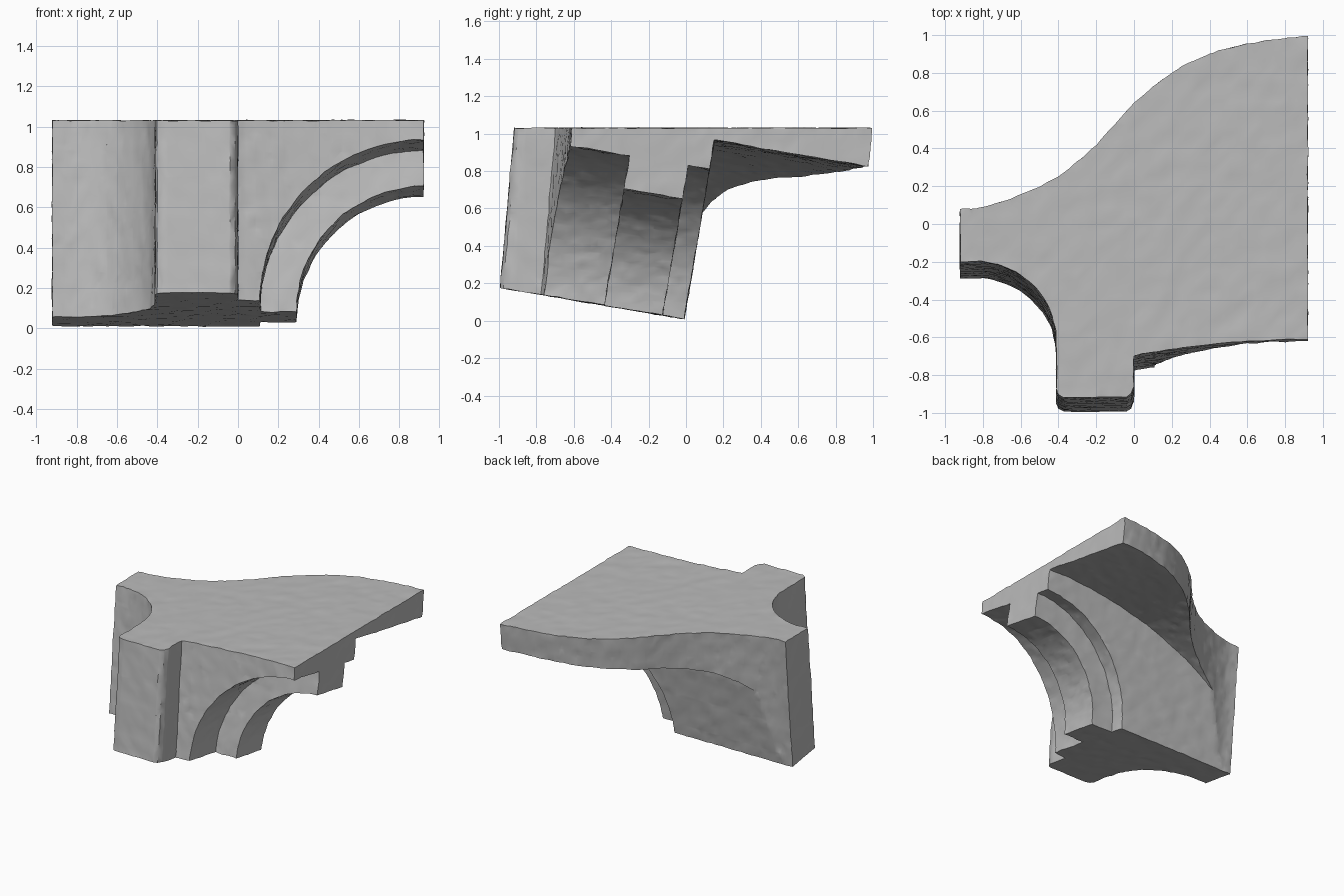
import bpy, bmesh, math
from mathutils import Vector, noise

if "Cube" in bpy.data.objects:
    bpy.data.objects.remove(bpy.data.objects["Cube"])

stone = bpy.data.materials.new("grey stone")
stone.use_nodes = True
GREY = (0.5, 0.5, 0.5, 1)
stone.diffuse_color = GREY
bsdf = stone.node_tree.nodes["Principled BSDF"]
bsdf.inputs["Base Color"].default_value = GREY
bsdf.inputs["Roughness"].default_value = 0.9

# Tilted frame of the arches: D runs front to back, U points up
ORIGIN = Vector((0, 0, 0.008))
TILT = math.atan(0.17)
D = Vector((0, math.cos(TILT), -math.sin(TILT)))
U = Vector((0, math.sin(TILT), math.cos(TILT)))
TOP, LEAN, END = 1.03, 0.09, 0.92


def prism(name, bottom, top):
    """Solid between two matching loops of points."""
    bm = bmesh.new()
    a = [bm.verts.new(p) for p in bottom]
    b = [bm.verts.new(p) for p in top]
    n = len(a)
    bm.faces.new(a)
    bm.faces.new(b)
    for i in range(n):
        bm.faces.new((a[i], a[(i + 1) % n], b[(i + 1) % n], b[i]))
    bmesh.ops.recalc_face_normals(bm, faces=bm.faces)
    me = bpy.data.meshes.new(name)
    bm.to_mesh(me)
    bm.free()
    ob = bpy.data.objects.new(name, me)
    bpy.context.collection.objects.link(ob)
    return ob


def smooth_path(pts, steps=4):
    """Catmull-Rom curve through the points."""
    p = [Vector(q) for q in pts]
    p = [2 * p[0] - p[1]] + p + [2 * p[-1] - p[-2]]
    out = []
    for i in range(1, len(p) - 2):
        a, b, c, d = p[i - 1:i + 3]
        for k in range(steps):
            t = k / steps
            out.append(0.5 * (2 * b + (c - a) * t + (2 * a - 5 * b + 4 * c - d) * t * t
                              + (3 * b - a - 3 * c + d) * t ** 3))
    return out + [p[-2]]


def arch_cutter(name, a, b, d0, d1):
    """Half arch opening of half-width a and rise b, from depth d0 to d1."""
    arc = [(END - a * math.sin(t), b * math.cos(t))
           for t in (math.pi / 2 * i / 32 for i in range(33))]
    prof = [(1.3, -0.4), (1.3, b)] + arc + [(END - a, -0.4)]
    loops = [[ORIGIN + Vector((x, 0, 0)) + U * u + D * d for x, u in prof] for d in (d0, d1)]
    cutter = prism(name, *loops)
    cutter.hide_render = True
    return cutter


# Plan outline: cove, pilaster, front wall, then the sweeping back edge
cove = smooth_path([(-0.92, -0.20), (-0.8, -0.2), (-0.7, -0.22), (-0.6, -0.27),
                    (-0.5, -0.36), (-0.44, -0.46), (-0.415, -0.57)])
pilaster = [Vector(p) for p in [(-0.41, -0.68), (-0.41, -0.87), (-0.4, -0.9), (-0.37, -0.917),
                                (-0.04, -0.917), (-0.015, -0.9), (0, -0.86), (0, -0.695)]]
front = smooth_path([(0.02, -0.69), (0.3, -0.65), (0.6, -0.62), (0.92, -0.61)])
back = smooth_path([(0.92, 0.995), (0.8, 0.985), (0.6, 0.955), (0.4, 0.9), (0.2, 0.8),
                    (0, 0.64), (-0.2, 0.42), (-0.4, 0.255), (-0.6, 0.155), (-0.8, 0.09), (-0.92, 0.08)])
outline = cove + pilaster + front + back
LOW = -0.3
springer = prism("vault_springer",
                 [(p.x, p.y - LEAN * (TOP - LOW), LOW) for p in outline],
                 [(p.x, p.y, TOP) for p in outline])

# Stepped rib openings and the wide rear vault
cutters = [arch_cutter("rib_opening", 0.63, 0.63, -1.6, 0.1),
           arch_cutter("front_order_opening", 0.81, 0.81, -1.5, -0.443),
           arch_cutter("back_order_opening", 0.812, 0.812, -0.127, 0.15),
           arch_cutter("rear_vault_opening", 1.97, 0.97, -0.01, 1.6)]
for c in cutters:
    mod = springer.modifiers.new(c.name, "BOOLEAN")
    mod.operation, mod.solver, mod.object = "DIFFERENCE", "EXACT", c
bpy.context.view_layer.update()
dg = bpy.context.evaluated_depsgraph_get()
bm = bmesh.new()
bm.from_mesh(springer.evaluated_get(dg).to_mesh())
springer.modifiers.clear()
for c in cutters:
    bpy.data.objects.remove(c)


def slice_all(co, no):
    geom = bm.verts[:] + bm.edges[:] + bm.faces[:]
    return bmesh.ops.bisect_plane(bm, geom=geom, dist=1e-5, plane_co=co, plane_no=no)


# Tilted flat base
geom = bm.verts[:] + bm.edges[:] + bm.faces[:]
bmesh.ops.bisect_plane(bm, geom=geom, dist=1e-5, plane_co=ORIGIN, plane_no=-U, clear_outer=True)
bmesh.ops.holes_fill(bm, edges=[e for e in bm.edges if e.is_boundary], sides=0)

# Even grid of cuts, then a rough weathered surface
STEP = 0.043
for axis, lo, hi in ((0, -0.905, 0.92), (1, -0.985, 1.0), (2, 0.017, 1.03)):
    no = Vector((axis == 0, axis == 1, axis == 2))
    for i in range(int((hi - lo) / STEP) + 1):
        slice_all(no * (lo + i * STEP), no)
bmesh.ops.remove_doubles(bm, verts=bm.verts, dist=0.003)
bmesh.ops.triangulate(bm, faces=bm.faces[:])
bmesh.ops.recalc_face_normals(bm, faces=bm.faces)
for v in bm.verts:
    v.co += noise.noise_vector(v.co * 14) * 0.005 + noise.noise_vector(v.co * 31) * 0.003
bm.to_mesh(springer.data)
bm.free()
springer.data.materials.clear()
springer.data.materials.append(stone)

bpy.ops.object.select_all(action="DESELECT")
springer.select_set(True)
bpy.context.view_layer.objects.active = springer
bpy.ops.object.shade_smooth_by_angle(angle=math.radians(35))
